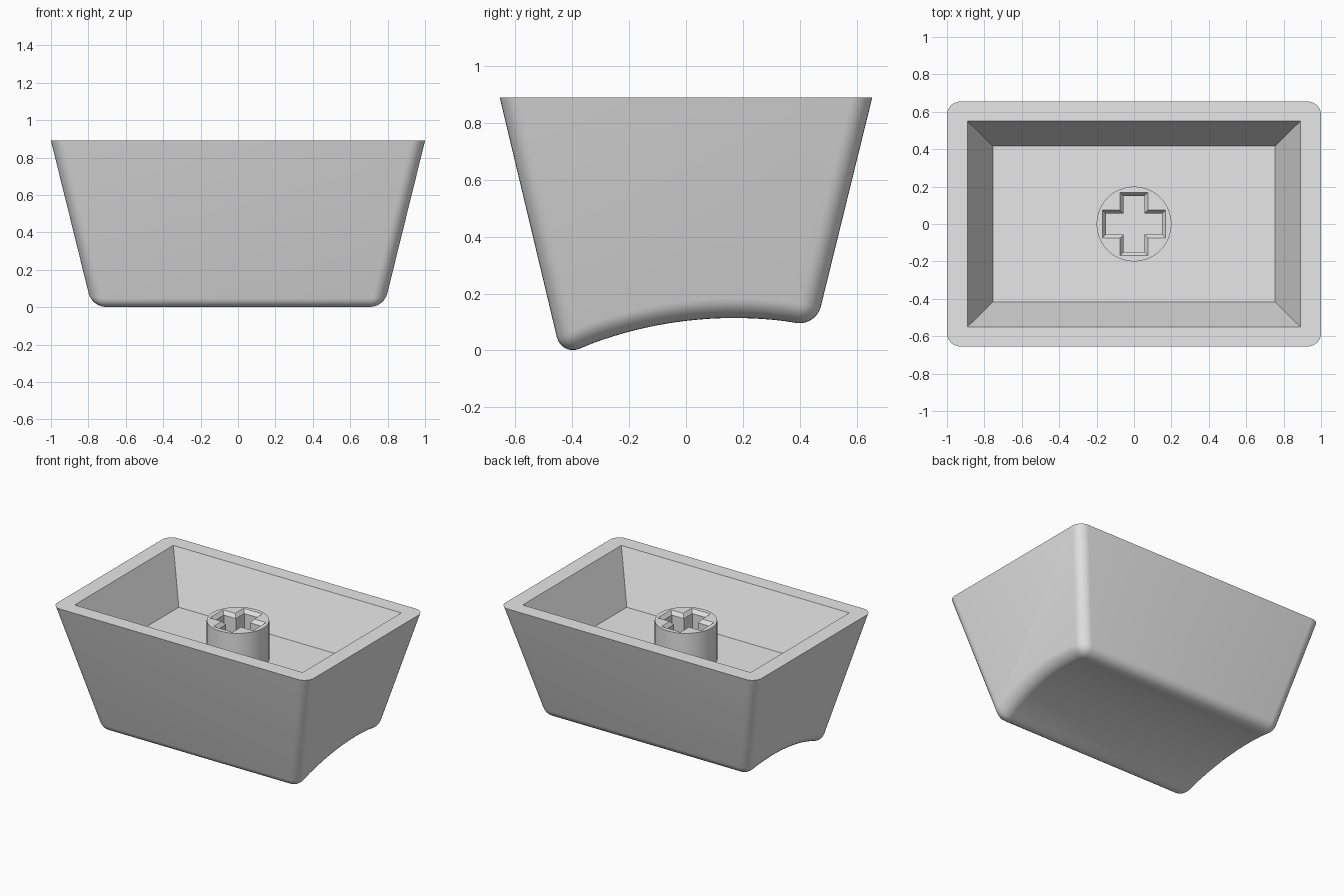
import bpy, bmesh
from math import cos, sin, pi, sqrt

cube = bpy.data.objects.get("Cube")
if cube:
    bpy.data.objects.remove(cube, do_unlink=True)

RIM_Z, FLOOR_Z, STEM_Z = 0.89, 0.54, 0.81
SLOPE = 0.247

grey = bpy.data.materials.new("plain grey")
grey.use_nodes = True
grey.diffuse_color = (0.8, 0.8, 0.8, 1)
grey.node_tree.nodes["Principled BSDF"].inputs["Base Color"].default_value = (0.8, 0.8, 0.8, 1)


def loft(name, loops, bevel_rule=None, width=0.07):
    """Skin equal-length closed loops, cap both ends, optionally round some edges."""
    bm = bmesh.new()
    rings = [[bm.verts.new(p) for p in loop] for loop in loops]
    n = len(rings[0])
    for a, b in zip(rings, rings[1:]):
        for i in range(n):
            j = (i + 1) % n
            bm.faces.new((a[i], a[j], b[j], b[i]))
    bm.faces.new(rings[0])
    bm.faces.new(rings[-1])
    bmesh.ops.recalc_face_normals(bm, faces=bm.faces)
    if bevel_rule:
        edges = [e for e in bm.edges if bevel_rule(e)]
        bmesh.ops.bevel(bm, geom=edges, offset=width, offset_type='OFFSET',
                        segments=7, profile=0.5, affect='EDGES', clamp_overlap=False)
        bmesh.ops.recalc_face_normals(bm, faces=bm.faces)
    mesh = bpy.data.meshes.new(name)
    bm.to_mesh(mesh)
    bm.free()
    mesh.materials.append(grey)
    obj = bpy.data.objects.new(name, mesh)
    bpy.context.collection.objects.link(obj)
    return obj


def activate(obj):
    bpy.ops.object.select_all(action='DESELECT')
    obj.select_set(True)
    bpy.context.view_layer.objects.active = obj


def carve(obj, cutter):
    """Subtract the cutter, then shade smooth with sharp edges kept."""
    cutter.hide_render = True
    mod = obj.modifiers.new("cut", 'BOOLEAN')
    mod.operation, mod.solver, mod.object = 'DIFFERENCE', 'EXACT', cutter
    activate(obj)
    bpy.ops.object.modifier_apply(modifier=mod.name)
    bpy.data.objects.remove(cutter, do_unlink=True)
    bpy.ops.object.shade_smooth_by_angle(angle=pi / 6)


def rect(x, y, z):
    return [(-x, -y, z), (x, -y, z), (x, y, z), (-x, y, z)]


def cross(arm, half, z):
    pts = []
    for c, s in ((1, 0), (0, 1), (-1, 0), (0, -1)):
        pts += [(x * c - y * s, x * s + y * c, z)
                for x, y in ((arm, -half), (arm, half), (half, half))]
    return pts


def circle(r, z, n=64):
    return [(r * cos(2 * pi * i / n), r * sin(2 * pi * i / n), z) for i in range(n)]


# Shell: side profile with a scooped underside, swept across with tapering ends
def scoop(y, radius=1.44, apex_y=0.17, apex_z=0.114):
    return apex_z - radius + sqrt(radius ** 2 - (y - apex_y) ** 2)


STEPS = 24
ys = [-0.438] + [-0.33 + 0.68 * i / STEPS for i in range(STEPS + 1)] + [0.457]
profile = [(-0.655, RIM_Z)] + [(y, scoop(y)) for y in ys] + [(0.655, RIM_Z)]
ends = [[(side * (1 - SLOPE * (RIM_Z - z)), y, z) for y, z in profile] for side in (-1, 1)]


def rounded(edge):
    a, b = (v.co for v in edge.verts)
    if a.z > RIM_Z - 0.01 and b.z > RIM_Z - 0.01:
        return False
    across = abs(a.x - b.x) > 1
    return not across or a.y < ys[0] + 0.01 or a.y > ys[-1] - 0.01


shell = loft("shell", ends, rounded)

# Tapered hollow
carve(shell, loft("hollow_cutter", [rect(0.755, 0.418, FLOOR_Z),
                                    rect(0.89, 0.55, RIM_Z),
                                    rect(0.909, 0.569, RIM_Z + 0.05)]))

# Stem with a chamfered cross socket
stem = loft("stem", [circle(0.2, FLOOR_Z), circle(0.2, STEM_Z)])
C = 0.018
carve(stem, loft("socket_cutter", [cross(0.15, 0.056, FLOOR_Z - 0.05),
                                   cross(0.15, 0.056, STEM_Z - 0.025),
                                   cross(0.15 + 2 * C, 0.056 + 2 * C, STEM_Z + 0.025)]))
